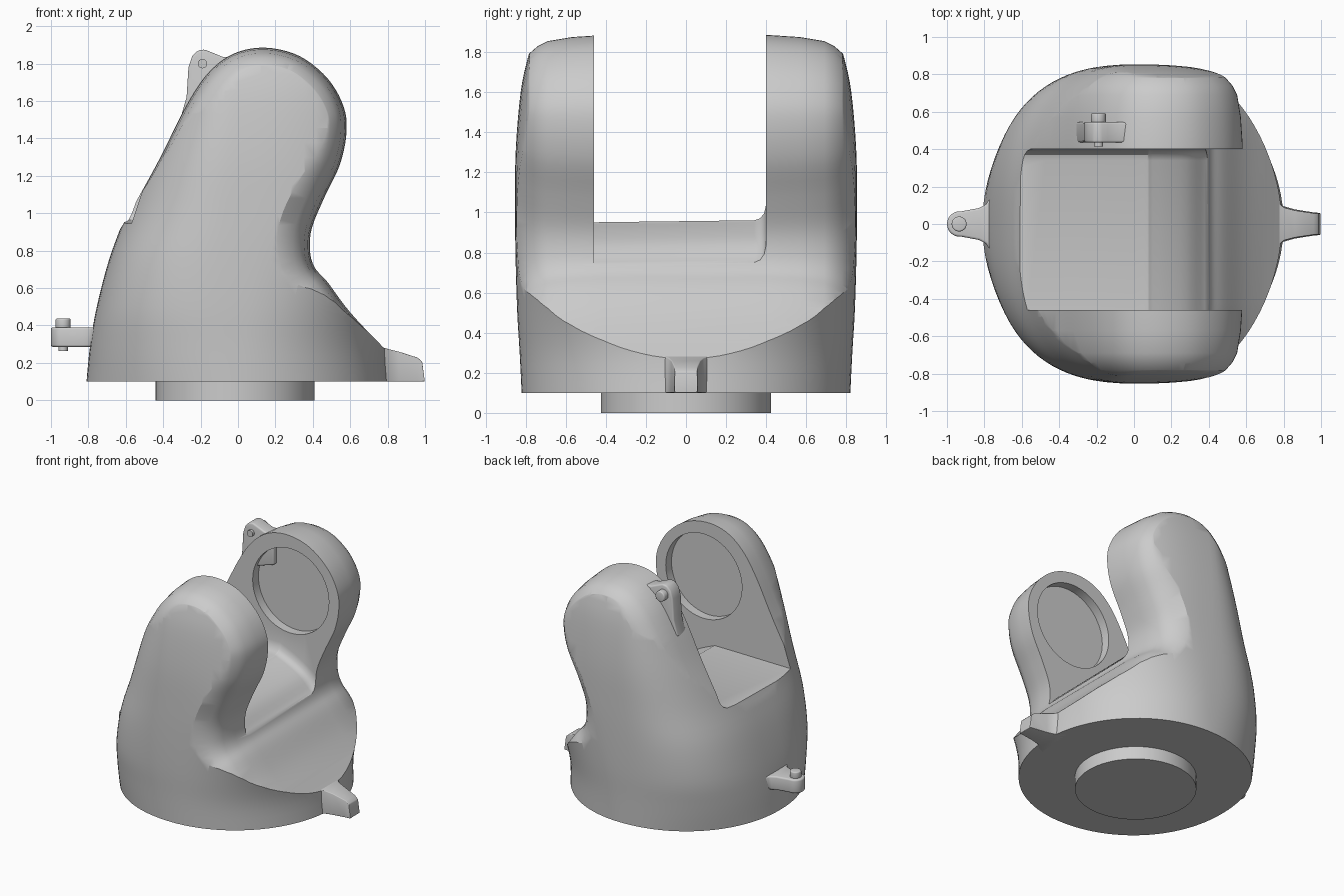
import bpy, bmesh, math
from mathutils import Vector

if "Cube" in bpy.data.objects:
    bpy.data.objects.remove(bpy.data.objects["Cube"])


def spline(pts, steps):
    """Catmull-Rom sampling of an open list of tuples of any size."""
    p = [pts[0]] + list(pts) + [pts[-1]]
    out = []
    for i in range(1, len(p) - 2):
        for s in range(steps):
            t = s / steps
            out.append(tuple(0.5 * (2 * b + (c - a) * t + (2 * a - 5 * b + 4 * c - d) * t * t
                                    + (3 * b - a - 3 * c + d) * t ** 3)
                             for a, b, c, d in zip(*p[i - 1:i + 3])))
    return out + [tuple(pts[-1])]


def loft(name, rings):
    """Closed solid through rings with equal point counts."""
    bm = bmesh.new()
    vs = [[bm.verts.new(co) for co in r] for r in rings]
    n = len(rings[0])
    for a, b in zip(vs, vs[1:]):
        for i in range(n):
            bm.faces.new((a[i], a[(i + 1) % n], b[(i + 1) % n], b[i]))
    bm.faces.new(vs[0])
    bm.faces.new(vs[-1])
    bmesh.ops.recalc_face_normals(bm, faces=bm.faces)
    me = bpy.data.meshes.new(name)
    bm.to_mesh(me)
    bm.free()
    ob = bpy.data.objects.new(name, me)
    bpy.context.collection.objects.link(ob)
    return ob


def finish(ob, bevel=0.0, angle=32):
    bpy.ops.object.select_all(action='DESELECT')
    bpy.context.view_layer.objects.active = ob
    ob.select_set(True)
    if bevel:
        m = ob.modifiers.new("bevel", 'BEVEL')
        m.width, m.segments, m.limit_method = bevel, 3, 'ANGLE'
        bpy.ops.object.modifier_apply(modifier=m.name)
    bpy.ops.object.shade_smooth_by_angle(angle=math.radians(angle))


def boolean(ob, tool, op):
    bpy.context.view_layer.objects.active = ob
    m = ob.modifiers.new("bool", 'BOOLEAN')
    m.object, m.operation, m.solver = tool, op, 'EXACT'
    bpy.ops.object.modifier_apply(modifier=m.name)
    bpy.data.objects.remove(tool)


def cylinder(name, centre, r, a, b, axis='Z', n=64):
    circ = [(centre[0] + r * math.cos(2 * math.pi * i / n),
             centre[1] + r * math.sin(2 * math.pi * i / n)) for i in range(n)]
    return prism(name, circ, a, b, axis)


def prism(name, pts, a, b, axis):
    if axis == 'Z':
        return loft(name, [[(u, v, k) for u, v in pts] for k in (a, b)])
    return loft(name, [[(u, k, v) for u, v in pts] for k in (a, b)])


# Barrel envelope: z, x min, x max, y max, left exponent, right exponent
stations = [(0.1, -.81, .80, .82, 2.1, 2.0), (0.3, -.79, .79, .83, 2.35, 2.05),
            (0.5, -.755, .82, .842, 2.6, 2.2), (0.75, -.69, .92, .85, 2.7, 2.4),
            (1.0, -.60, 1.0, .853, 2.6, 2.6), (1.3, -.50, 1.0, .85, 2.5, 2.6),
            (1.6, -.40, 1.0, .825, 2.4, 2.6), (1.79, -.36, 1.0, .785, 2.4, 2.6),
            (1.98, -.33, 1.0, .73, 2.4, 2.6)]
rings = []
for z, x0, x1, ym, nl, nr in spline(stations, 4):
    ring = []
    for i in range(96):
        t = 2 * math.pi * i / 96
        c, s = math.cos(t), math.sin(t)
        e = 2 / (nr if c > 0 else nl)
        ring.append(((x1 if c > 0 else -x0) * math.copysign(abs(c) ** e, c),
                     ym * math.copysign(abs(s) ** e, s), z))
    rings.append(ring)
body = loft("yoke_body", rings)

# Side profile with rounded outer edges
side = [(-1.05, -.2), (-.95, .1), (-.85, .4), (-.74, .72), (-.58, 1.0), (-.42, 1.29),
        (-.28, 1.57), (-.16, 1.75), (-.02, 1.855), (.15, 1.885), (.33, 1.84), (.48, 1.72),
        (.565, 1.57), (.58, 1.43), (.545, 1.26), (.46, 1.08), (.395, .92), (.385, .80),
        (.41, .71), (.48, .63), (.6, .47), (.78, .28), (.95, .12), (1.2, -.2)]
prof = [Vector(p) for p in spline(side, 5)]


def inset(d):
    out = []
    for i, p in enumerate(prof):
        t = (prof[min(i + 1, len(prof) - 1)] - prof[max(i - 1, 0)]).normalized()
        out.append(p + Vector((t.y, -t.x)) * d)
    return out


layers = [(.42, 0), (.57, .01), (.69, .03), (.74, .055), (.78, .09), (.88, .22)]
layers = [(-y, d) for y, d in reversed(layers)] + layers
boolean(body, loft("profile_tool", [[(p.x, y, p.y) for p in inset(d)] for y, d in layers]),
        'INTERSECT')

# Slot between the arms, with a fillet along one wall
floor = spline([(-1.2, .943), (-.6, .945), (0, .95), (.1, .94), (.28, .85), (.40, .735), (.5, .71)], 5)
slot = [(-.46, 0), (.34, .01), (.37, .02), (.39, .045), (.40, .09)]
boolean(body, loft("slot_tool", [[(x, y, z + r) for x, z in floor] + [(1.2, y, .72 + r),
        (1.2, y, 2.3), (-1.2, y, 2.3)] for y, r in slot]), 'DIFFERENCE')

# Round bearing recesses on both inner faces
for a, b in ((-.53, -.3), (.3, .47)):
    boolean(body, cylinder("recess_tool", (.17, 1.46), .325, a, b, 'Y'), 'DIFFERENCE')
finish(body)

# Mounting disc under the body
finish(cylinder("mounting_disc", (-.015, 0), .425, 0, .11, 'Z', 96))

# Rear lug with pin
half = [(-.70, .17), (-.77, .14), (-.79, .105), (-.83, .085), (-.92, .068)]
tip = [(-.932 + .068 * math.cos(math.radians(a)), .068 * math.sin(math.radians(a)))
       for a in range(105, 256, 15)]
finish(prism("rear_lug", half + tip + [(x, -y) for x, y in reversed(half)], .285, .39, 'Z'), .012)
finish(cylinder("rear_pin_head", (-.935, 0), .04, .38, .437, 'Z', 32), .008)
finish(cylinder("rear_pin_end", (-.935, 0), .025, .263, .30, 'Z', 32))

# Front tab: tapered outline, sloping top
outline = [(.70, .16, .30), (.765, .13, .285), (.80, .095, .275), (.86, .078, .26),
           (.96, .062, .228), (.985, .06, .205), (.998, .06, .105)]
finish(loft("front_tab", [[(x, -w, .1), (x, w, .1), (x, w * .93, z), (x, -w * .93, z)]
                          for x, w, z in outline]), .012)

# Top lug with cross pin
lug = [(-.31, 1.50), (-.275, 1.62), (-.265, 1.78), (-.245, 1.84), (-.215, 1.87), (-.18, 1.876),
       (-.14, 1.86), (-.08, 1.835), (0, 1.835), (.0, 1.6)]
finish(prism("top_lug", lug, .435, .545, 'Y'), .012)
finish(cylinder("top_pin_end", (-.19, 1.80), .025, .415, .45, 'Y', 32))
finish(cylinder("top_pin_head", (-.19, 1.80), .04, .535, .592, 'Y', 32), .008)
